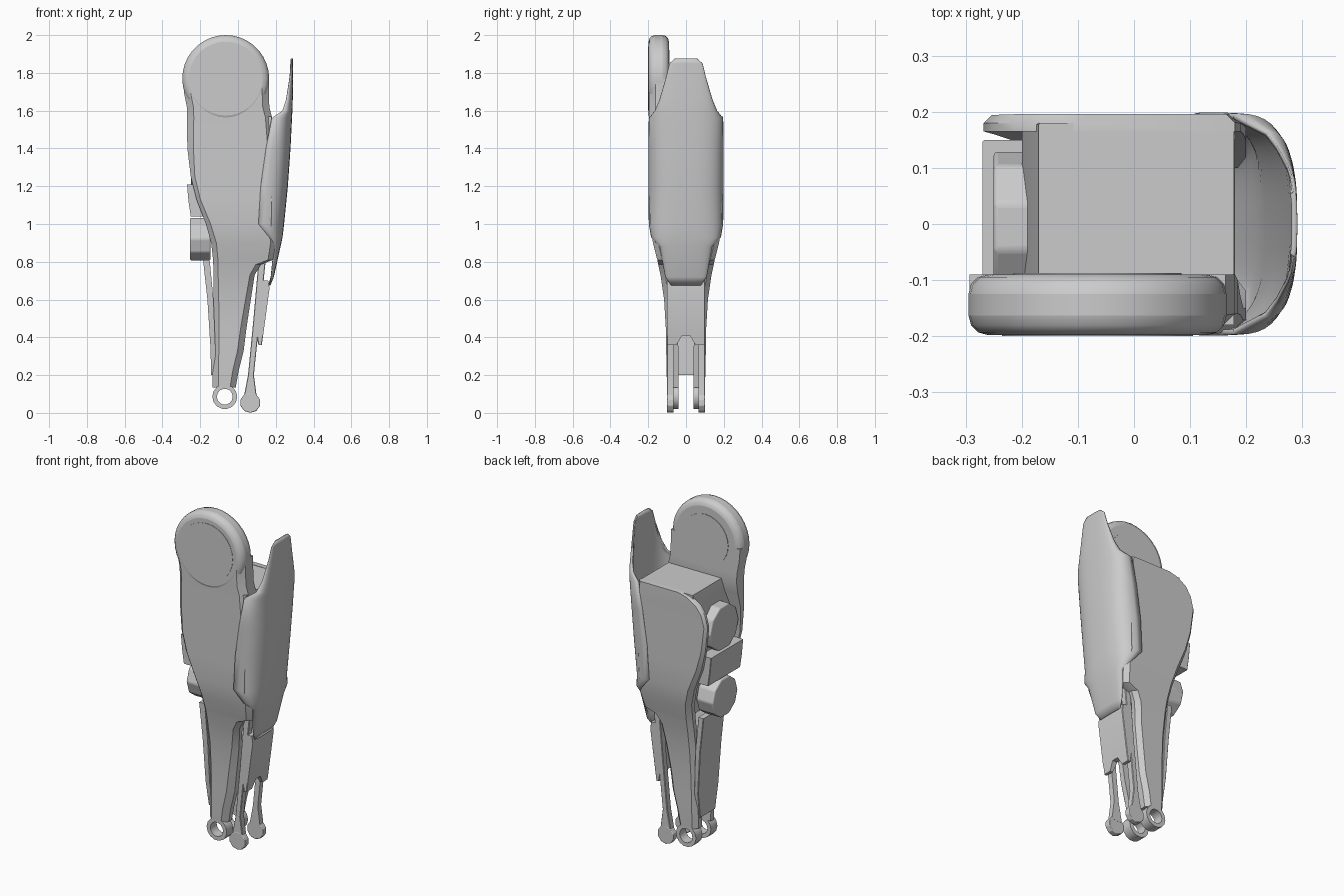
import bpy, bmesh, math
from mathutils import Matrix

cube = bpy.data.objects.get("Cube")
if cube:
    bpy.data.objects.remove(cube)

grey = bpy.data.materials.new("plain_grey")
grey.use_nodes = True
tone = (0.6, 0.6, 0.6, 1)
grey.diffuse_color = tone
grey.node_tree.nodes["Principled BSDF"].inputs["Base Color"].default_value = tone


def finish(name, bm, smooth=30, bevel=0):
    bmesh.ops.recalc_face_normals(bm, faces=bm.faces)
    mesh = bpy.data.meshes.new(name)
    bm.to_mesh(mesh)
    bm.free()
    mesh.materials.append(grey)
    ob = bpy.data.objects.new(name, mesh)
    bpy.context.collection.objects.link(ob)
    bpy.context.view_layer.objects.active = ob
    ob.select_set(True)
    bpy.ops.object.shade_smooth_by_angle(angle=math.radians(smooth))
    ob.select_set(False)
    if bevel:
        mod = ob.modifiers.new("rounding", "BEVEL")
        mod.width, mod.segments = bevel, 3
        mod.limit_method = "ANGLE"
    return ob


def skin(bm, rings, closed=True):
    loops = [[bm.verts.new(p) for p in ring] for ring in rings]
    n = len(loops[0])
    for a, b in zip(loops, loops[1:]):
        for i in range(n if closed else n - 1):
            j = (i + 1) % n
            bm.faces.new((a[i], a[j], b[j], b[i]))
    if closed:
        bm.faces.new(loops[0])
        bm.faces.new(loops[-1])


def loft(name, rows, side=1, edge=0.003):
    """Stack of sections; row = z, x low, x high, outer y, inner y."""
    bm = bmesh.new()
    rings = []
    for z, xl, xr, yo, yi in rows:
        e = min(edge, (xr - xl) / 3, abs(yo - yi) / 2)
        ye = yo - math.copysign(e, yo - yi)
        pts = [(xl, yi), (xl, ye), (xl + e, yo), (xr - e, yo), (xr, ye), (xr, yi)]
        rings.append([(x, y * side, z) for x, y in pts])
    skin(bm, rings)
    return finish(name, bm)


def drum(name, axis, centre, radius, length, sides, bevel=0):
    bm = bmesh.new()
    bmesh.ops.create_cone(bm, cap_ends=True, segments=sides, radius1=radius,
                          radius2=radius, depth=length)
    turn = Matrix.Rotation(math.pi / 2, 4, "X" if axis == "y" else "Y")
    bmesh.ops.transform(bm, verts=bm.verts, matrix=Matrix.Translation(centre) @ turn)
    return finish(name, bm, bevel=bevel)


def tube(name, centre, outer, inner, y0, y1, sides=14):
    bm = bmesh.new()
    cx, cz = centre
    rings = []
    for k in range(sides + 1):
        a = math.tau * k / sides
        c, s = math.cos(a), math.sin(a)
        rings.append([(cx + r * c, y, cz + r * s) for r, y in
                      ((outer, y0), (outer, y1), (inner, y1), (inner, y0))])
    skin(bm, rings)
    caps = [f for f in bm.faces if all(v.co.z - cz < 1e-5 > abs(v.co.z - cz) for v in f.verts)]
    bmesh.ops.delete(bm, geom=caps, context="FACES_ONLY")
    bmesh.ops.remove_doubles(bm, verts=bm.verts, dist=1e-5)
    return finish(name, bm)


# Lower half shared by the front and back side plates
lower = [(1.13, -.22, .2, .192, .15), (1.0, -.17, .2, .19, .14),
         (.9, -.142, .2, .175, .12), (.81, -.132, .185, .152, .1),
         (.785, -.131, .12, .147, .095), (.73, -.13, .088, .135, .085),
         (.6, -.13, .068, .116, .06), (.45, -.132, .045, .107, .045),
         (.33, -.134, .03, .105, .04), (.22, -.135, .003, .103, .04),
         (.135, -.134, -.012, .1, .04)]
front = [(1.77, -.293, .163, .197, .09), (1.69, -.285, .163, .197, .09),
         (1.62, -.271, .166, .197, .09), (1.565, -.269, .18, .195, .09),
         (1.5, -.27, .185, .195, .1), (1.4, -.268, .19, .194, .13),
         (1.25, -.25, .195, .193, .15)]
back = [(1.57, -.1, .18, .196, .165), (1.555, -.16, .182, .196, .165),
        (1.52, -.215, .184, .196, .165), (1.47, -.25, .186, .195, .165),
        (1.4, -.268, .19, .194, .165), (1.25, -.25, .195, .193, .16)]
loft("front_side_plate", front + lower, -1, .035)
loft("back_side_plate", back + lower, 1, .025)

# Round knee head with shallow discs
drum("knee_head", "y", (-.065, -.144, 1.77), .23, .108, 36, .035)
drum("knee_cap_front", "y", (-.065, -.198, 1.77), .17, .004, 28)
drum("knee_cap_back", "y", (-.065, -.09, 1.77), .15, .006, 28)

# Inner core between the plates
loft("inner_core", [(1.568, -.17, .178, .18, -.18), (1.4, -.2, .178, .18, -.18),
                    (1.2, -.2, .18, .175, -.175), (1.0, -.15, .18, .16, -.16),
                    (.82, -.12, .16, .12, -.12)])

# Drums and band on the rear edge of the shin
drum("upper_drum", "x", (-.2, -.005, 1.33), .135, .1, 10, .008)
drum("lower_drum", "x", (-.2, -.005, .92), .118, .11, 10, .008)
loft("drum_band", [(1.21, -.27, -.19, .15, -.15), (1.12, -.262, -.17, .15, -.15),
                   (1.04, -.25, -.14, .15, -.15)])
loft("rear_leg_panel", [(.81, -.185, -.15, .1, -.1), (.6, -.162, -.13, .1, -.1),
                        (.35, -.146, -.12, .095, -.095), (.2, -.142, -.12, .07, -.07)])

# Curved armour shell; row = z, outermost x, half width, edge x
bm = bmesh.new()
rings = []
for z, xo, w, xe in [(.675, .172, .08, .165), (.72, .19, .11, .175), (.88, .225, .14, .19),
                     (.93, .236, .185, .165), (1.0, .244, .197, .108), (1.2, .264, .199, .12),
                     (1.4, .278, .199, .148), (1.56, .286, .197, .178), (1.6, .288, .165, .235),
                     (1.66, .29, .14, .255), (1.78, .291, .105, .274), (1.85, .291, .088, .28),
                     (1.875, .291, .06, .284)]:
    ring = []
    for k in range(25):
        a = math.pi * (k / 24 - .5)
        s, c = math.sin(a), max(math.cos(a), 0)
        ring.append((xe + (xo - xe) * c ** .7, w * math.copysign(abs(s) ** .7, s), z))
    rings.append(ring)
skin(bm, rings, closed=False)
shell = finish("armour_shell", bm, 40)
thick = shell.modifiers.new("thickness", "SOLIDIFY")
thick.thickness = .01
thick.offset = -1 if sum(p.normal.x for p in shell.data.polygons) > 0 else 1

# Calf plate with a notch in its lower edge
loft("calf_plate", [(.7, .11, .16, .1, -.1), (.66, .12, .167, .1, -.1),
                    (.41, .1, .133, .1, -.1)])

# Paired ankle parts
for side, word in ((-1, "front"), (1, "back")):
    loft(word + "_calf_foot", [(.41, .1, .133, .1, .02), (.36, .108, .126, .1, .05)], side)
    tube(word + "_ankle_ring", (-.07, .086), .066, .042, side * .04, side * .1)
    loft(word + "_piston_rod", [(.82, .11, .148, .1, .065), (.5, .082, .115, .1, .065),
                                (.2, .053, .084, .1, .065), (.08, .03, .1, .1, .065)], side)
    drum(word + "_piston_end", "y", (.065, side * .083, .054), .054, .035, 10, .004)
